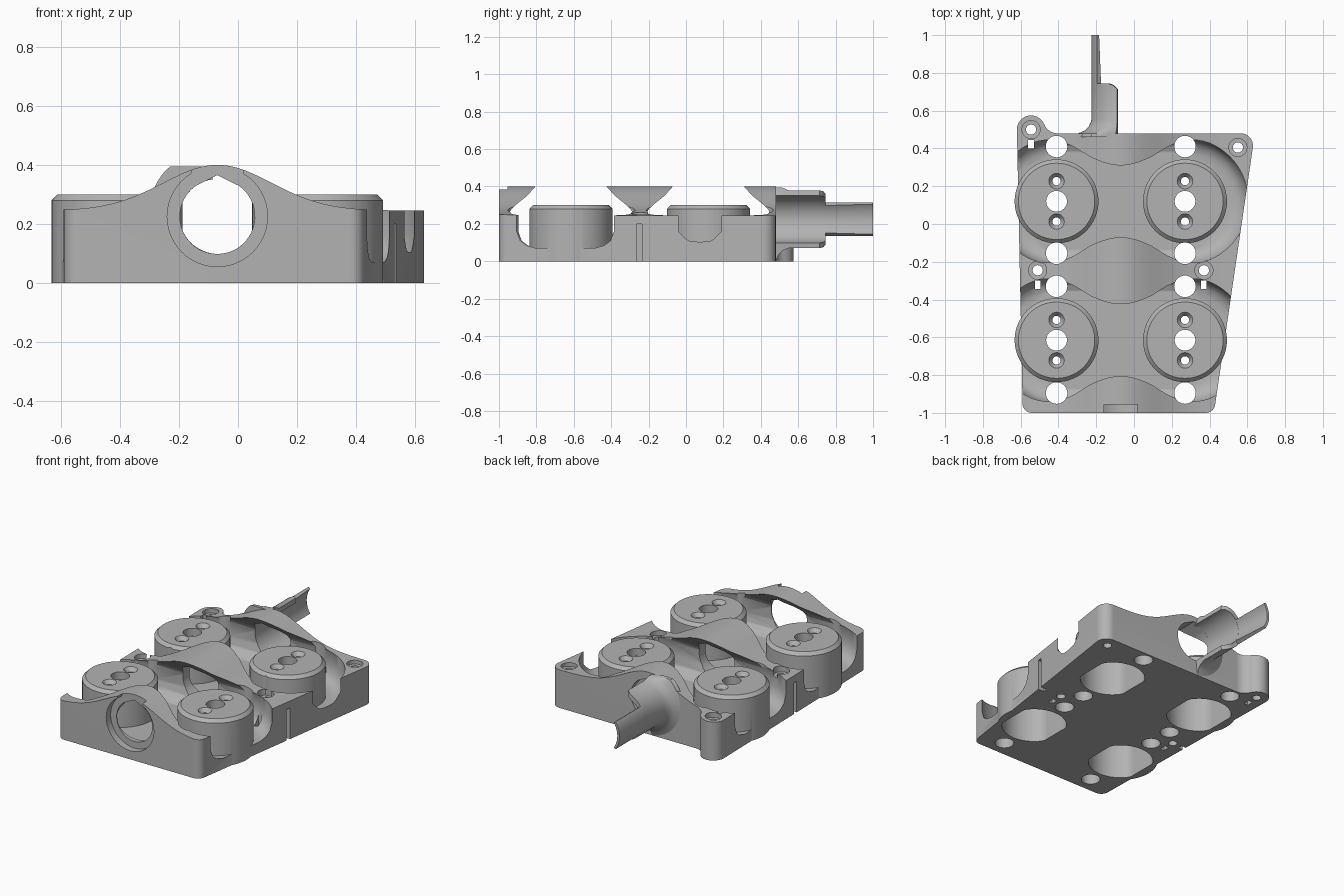
import bpy, bmesh
from math import sin, cos, radians, exp

if "Cube" in bpy.data.objects:
    bpy.data.objects.remove(bpy.data.objects["Cube"], do_unlink=True)

grey = bpy.data.materials.new("plain_grey")
grey.use_nodes = True
grey.diffuse_color = (0.45, 0.45, 0.45, 1)
grey.node_tree.nodes["Principled BSDF"].inputs["Base Color"].default_value = (0.45, 0.45, 0.45, 1)

MID, BORE_Z = -0.07, 0.225      # tube axis
POD_X, POD_Y = (-0.41, 0.27), (-0.615, 0.12)
FLOOR = 0.07


def arc(cx, cy, r, a0, a1, n=12):
    angles = [radians(a0 + (a1 - a0) * i / n) for i in range(n + 1)]
    return [(cx + r * cos(a), cy + r * sin(a)) for a in angles]


def loft(name, rings):
    """Closed solid through equal-length rings of 3D points."""
    bm = bmesh.new()
    loops = [[bm.verts.new(p) for p in ring] for ring in rings]
    n = len(loops[0])
    for a, b in zip(loops, loops[1:]):
        for i in range(n):
            j = (i + 1) % n
            bm.faces.new((a[i], a[j], b[j], b[i]))
    bm.faces.new(loops[0][::-1])
    bm.faces.new(loops[-1])
    bmesh.ops.recalc_face_normals(bm, faces=bm.faces)
    mesh = bpy.data.meshes.new(name)
    bm.to_mesh(mesh)
    bm.free()
    obj = bpy.data.objects.new(name, mesh)
    mesh.materials.append(grey)
    bpy.context.collection.objects.link(obj)
    return obj


def upright(name, outline, z0, z1):
    return loft(name, [[(x, y, z) for x, y in outline] for z in (z0, z1)])


def along_y(name, outline, y0, y1):
    return loft(name, [[(x, y, z) for x, z in outline] for y in (y0, y1)])


def turned(name, x, y, profile, n=48):
    """Round solid from (z, radius) pairs."""
    return loft(name, [[(px, py, z) for px, py in arc(x, y, r, 0, 360, n)[:-1]]
                       for z, r in profile])


def box(name, x0, x1, y0, y1, z0, z1):
    return upright(name, [(x0, y0), (x1, y0), (x1, y1), (x0, y1)], z0, z1)


def combine(target, tool, operation):
    mod = target.modifiers.new("combine", 'BOOLEAN')
    mod.operation, mod.object, mod.solver = operation, tool, 'EXACT'
    bpy.context.view_layer.objects.active = target
    bpy.ops.object.modifier_apply(modifier=mod.name)
    bpy.data.objects.remove(tool, do_unlink=True)


def cut(tool):
    combine(body, tool, 'DIFFERENCE')


# Body: tapered plan outline with rounded corners and a rear ear
outline = (arc(-0.54, -0.95, 0.05, 180, 270, 8) + arc(0.38, -0.95, 0.05, 270, 352, 8)
           + arc(0.565, 0.415, 0.065, -8, 90) + arc(-0.405, 0.555, 0.075, 270, 201, 8)
           + arc(-0.545, 0.5, 0.075, 21, 180)[1:])
body = upright("carrier_body", outline, 0, 0.6)

# Bell-shaped top surface
xs = [-0.8 + 1.6 * i / 80 for i in range(81)]
hill = [(x, 0.245 + 0.155 * exp(-((x - MID) / 0.26) ** 2)) for x in xs]
combine(body, along_y("hill", [(-0.8, -0.1)] + hill + [(0.8, -0.1)], -1.2, 0.8), 'INTERSECT')

# Scooped pockets around each pair of pods
scoop = [(FLOOR, 0.26), (0.085, 0.295), (0.11, 0.32), (0.16, 0.335), (0.25, 0.335),
         (0.28, 0.318), (0.31, 0.285), (0.35, 0.235), (0.4, 0.19), (0.46, 0.15)]
for y in POD_Y:
    cut(loft("pocket", [[(px, py, z) for px, py in
                         arc(POD_X[1], y, r, -90, 90, 32) + arc(POD_X[0], y, r, 90, 270, 32)]
                        for z, r in scoop]))

# Teardrop tube bore, with a front seat open at the top
teardrop = arc(MID, BORE_Z, 0.127, 125, 415, 40) + [(MID, 0.365)]
cut(along_y("bore", teardrop, -1.2, 0.8))
cut(along_y("seat", arc(MID, BORE_Z, 0.17, 0, 360, 48)[:-1], -1.2, -0.955))
cut(box("seat_slot", MID - 0.088, MID + 0.088, -1.2, -0.955, BORE_Z, 0.6))

# Round pods with chamfered tops, hollow from below
for x in POD_X:
    for y in POD_Y:
        combine(body, turned("pod", x, y, [(0, 0.222), (0.28, 0.222), (0.3, 0.202)], 64), 'UNION')
        recess = [(max(x - 0.165, min(x + 0.165, px)), py)
                  for px, py in arc(x, y, 0.195, 0, 360, 48)[:-1]]
        cut(upright("recess", recess, -0.1, 0.25))
        cut(turned("pod_hole", x, y, [(0.1, 0.055), (0.5, 0.055)], 32))
        for dy in (-0.107, 0.107):
            cut(turned("pod_screw", x, y + dy,
                       [(0.1, 0.022), (0.275, 0.022), (0.301, 0.042), (0.33, 0.042)], 24))
    # Through holes in the plate beside the pods
    for y in (-0.895, -0.33, -0.155, 0.41):
        cut(turned("plate_hole", x, y, [(-0.1, 0.057), (0.6, 0.057)], 32))

# Fastener holes with counterbores and nut slots
for x, y, slot in ((-0.545, 0.5, True), (0.55, 0.405, False),
                   (-0.51, -0.245, True), (0.37, -0.245, True)):
    cut(turned("fastener", x, y, [(-0.1, 0.027), (0.22, 0.027), (0.221, 0.048), (0.5, 0.048)], 24))
    if slot:
        cut(box("nut_slot", x - 0.015, x + 0.015, y - 0.1, y - 0.055, -0.1, 0.5))

# Vertical slits in the side walls
for x0, x1 in ((-0.7, -0.57), (0.49, 0.7)):
    cut(box("side_slit", x0, x1, -0.265, -0.235, -0.1, 0.2))


def shell(name, stations):
    """Part-tube on the bore axis: (y, inner, outer, half angle)."""
    rings = []
    for y, inner, outer, half in stations:
        pts = (arc(MID, BORE_Z, outer, 180 - half, 180 + half, 28)
               + arc(MID, BORE_Z, inner, 180 + half, 180 - half, 28))
        rings.append([(x, y, max(0.0, min(0.395, z))) for x, z in pts])
    return loft(name, rings)


# Rear half-tube guide with a flared root, then a tapering blade
guide = shell("tube_guide", [(0.46, 0.127, 0.235, 83), (0.48, 0.127, 0.225, 83),
                             (0.495, 0.127, 0.19, 83), (0.515, 0.127, 0.17, 83),
                             (0.55, 0.127, 0.155, 83), (0.715, 0.127, 0.155, 83),
                             (0.735, 0.127, 0.155, 74), (0.745, 0.127, 0.155, 62)])
blade = shell("guide_blade", [(0.73, 0.127, 0.155, 35), (1.0, 0.14, 0.155, 35)])

for obj in (body, guide, blade):
    bpy.ops.object.select_all(action='DESELECT')
    obj.select_set(True)
    bpy.context.view_layer.objects.active = obj
    bpy.ops.object.shade_smooth_by_angle(angle=radians(30))
